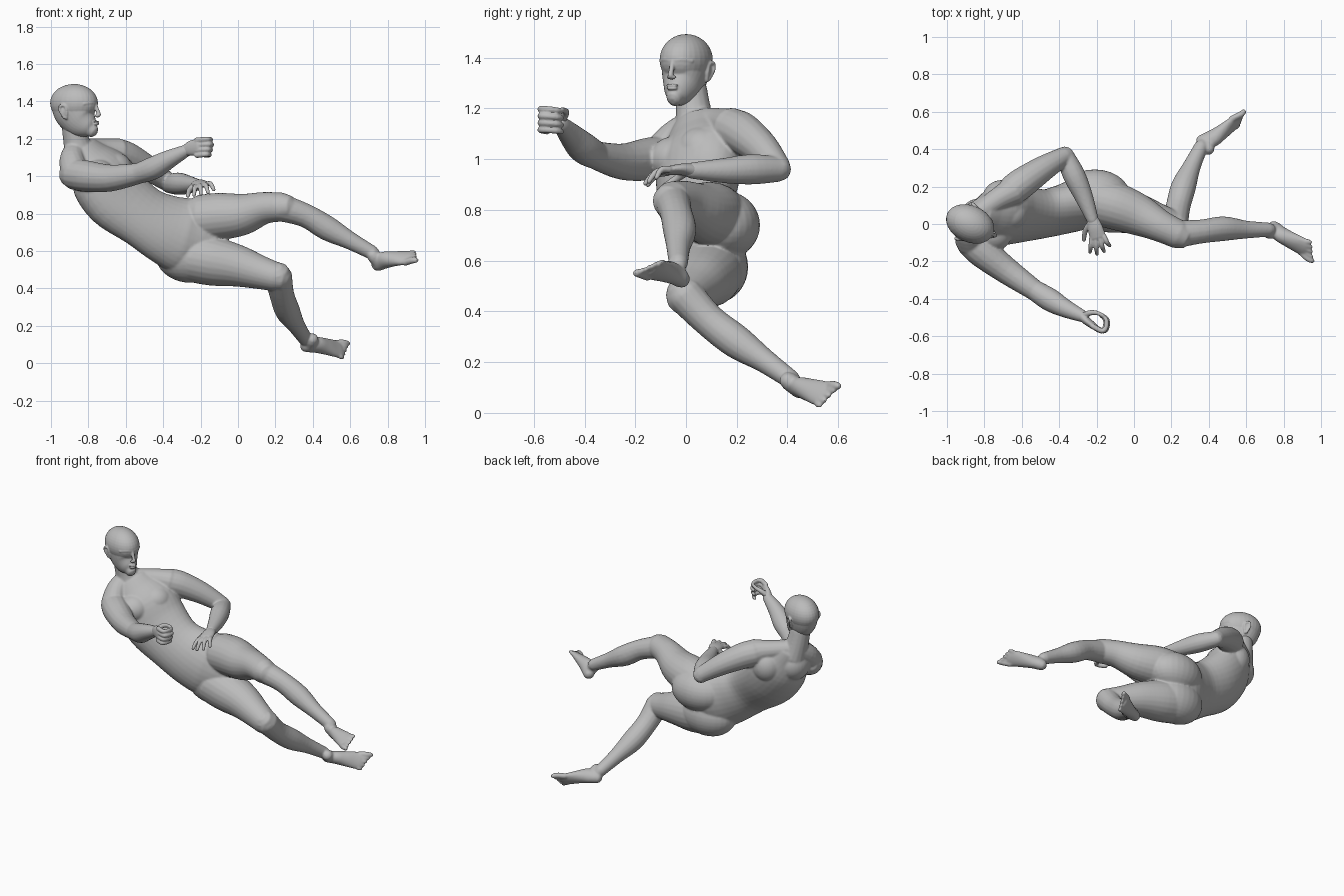
import bpy, bmesh, math
from mathutils import Vector, Matrix

cube = bpy.data.objects.get("Cube")
if cube:
    bpy.data.objects.remove(cube, do_unlink=True)

skin = bpy.data.materials.new("plain grey")
skin.use_nodes = True
GREY = (0.5, 0.5, 0.5, 1)
skin.diffuse_color = GREY
bsdf = skin.node_tree.nodes["Principled BSDF"]
bsdf.inputs["Base Color"].default_value = GREY
bsdf.inputs["Roughness"].default_value = 0.7


def smooth_rows(rows, steps=4):
    """Catmull-Rom curve through the rows, so that outlines have no corners."""
    out = []
    for i in range(len(rows) - 1):
        p0, p1, p2, p3 = (rows[min(max(j, 0), len(rows) - 1)] for j in range(i - 1, i + 3))
        for k in range(steps):
            t = k / steps
            out.append([0.5 * (2 * b + (c - a) * t + (2 * a - 5 * b + 4 * c - d) * t * t
                               + (3 * b - a - 3 * c + d) * t ** 3)
                        for a, b, c, d in zip(p0, p1, p2, p3)])
    return out + [list(rows[-1])]


def loft(bm, rows, side=(0, 0, 1), side_end=None, n=20):
    """Closed tube through rows (x, y, z, half width along side, half depth), with domed ends."""
    rows = smooth_rows(rows)
    pts = [Vector(r[:3]) for r in rows]
    s0, s1 = Vector(side), Vector(side_end or side)
    last = len(rows) - 1
    rings = []

    def ring(c, t, f, a, b):
        s = s0.lerp(s1, f)
        s = (s - t * s.dot(t)).normalized()
        d = s.cross(t)
        rings.append([bm.verts.new(c + s * (a * math.cos(u)) + d * (b * math.sin(u)))
                      for u in (2 * math.pi * k / n for k in range(n))])

    def dome(i, t, f, sign):
        a, b = rows[i][3:5]
        angles = (70, 40) if sign < 0 else (40, 70)
        for deg in angles:
            u = math.radians(deg)
            ring(pts[i] + t * (sign * min(a, b) * math.sin(u)), t, f,
                 a * math.cos(u), b * math.cos(u))

    for i, r in enumerate(rows):
        t = (pts[min(i + 1, last)] - pts[max(i - 1, 0)]).normalized()
        if i == 0:
            dome(0, t, 0, -1)
        ring(pts[i], t, i / last, r[3], r[4])
        if i == last:
            dome(last, t, 1, 1)
    for p, q in zip(rings, rings[1:]):
        for k in range(n):
            bm.faces.new((p[k], p[(k + 1) % n], q[(k + 1) % n], q[k]))
    bm.faces.new(rings[0][::-1])
    bm.faces.new(rings[-1])


def tube(bm, pts, radii, n=16):
    """Round limb or finger through pts; radii is one number or one per point."""
    if not isinstance(radii, (list, tuple)):
        radii = [radii] * len(pts)
    d = Vector(pts[-1]) - Vector(pts[0])
    side = (0, 0, 1) if abs(d.normalized().z) < 0.8 else (0, 1, 0)
    loft(bm, [(*p, r, r) for p, r in zip(pts, radii)], side, n=n)


def ball(bm, centre, radii):
    m = Matrix.Translation(centre) @ Matrix.Diagonal((*radii, 1))
    bmesh.ops.create_uvsphere(bm, u_segments=28, v_segments=18, radius=1, matrix=m)


def foot(bm, heel, forward, up, big_toe):
    """Foot from the heel's underside; big_toe is the side (+1 or -1) of the large toe."""
    f = Vector(forward).normalized()
    u = Vector(up)
    u = (u - f * u.dot(f)).normalized()
    w = f.cross(u)

    def at(s, side, h):
        return Vector(heel) + f * s + w * side + u * h

    loft(bm, [(*at(s, 0, h), a, b) for s, h, a, b in
              [(0.03, 0.038, 0.036, 0.038), (0.08, 0.050, 0.040, 0.048), (0.14, 0.040, 0.047, 0.038),
               (0.20, 0.026, 0.054, 0.026), (0.235, 0.019, 0.052, 0.019)]], side=w)
    # Ankle
    tube(bm, [at(0.045, 0, 0.04), at(0.038, 0, 0.095)], [0.038, 0.036])
    # Toes
    for k in range(5):
        side = big_toe * (0.041 - 0.0215 * k)
        r = 0.018 if k == 0 else 0.0125
        tube(bm, [at(0.222, side, 0.018), at(0.270 - 0.010 * k, side * 1.08, 0.020),
                  at(0.295 - 0.013 * k, side * 1.1, 0.014)], [r, r, r * 0.85], n=10)


def finish(name, bm, voxel, smooth, matrix=None):
    """Fuse the overlapping masses into one smooth skin."""
    bmesh.ops.recalc_face_normals(bm, faces=bm.faces)
    me = bpy.data.meshes.new(name)
    bm.to_mesh(me)
    bm.free()
    me.materials.append(skin)
    me.polygons.foreach_set("use_smooth", [True] * len(me.polygons))
    ob = bpy.data.objects.new(name, me)
    bpy.context.collection.objects.link(ob)
    if matrix:
        ob.matrix_world = matrix
    rm = ob.modifiers.new("fuse", 'REMESH')
    rm.mode = 'VOXEL'
    rm.voxel_size = voxel
    rm.use_smooth_shade = True
    sm = ob.modifiers.new("soften", 'SMOOTH')
    sm.factor = 0.5
    sm.iterations = smooth


# Torso, twisting from the hips up to the shoulders
bm = bmesh.new()
loft(bm, [(-0.19, 0.11, 0.66, 0.16, 0.11),
          (-0.29, 0.105, 0.68, 0.205, 0.135),
          (-0.395, 0.075, 0.72, 0.192, 0.125),
          (-0.51, 0.05, 0.785, 0.178, 0.118),
          (-0.65, 0.05, 0.89, 0.20, 0.138),
          (-0.735, 0.05, 1.005, 0.195, 0.14),
          (-0.80, 0.045, 1.09, 0.14, 0.10)],
     side=(0.2, 0.15, 0.97), side_end=(0.62, 0.72, 0.3), n=32)
# Chest, shoulder blades and flank
ball(bm, (-0.665, 0.065, 1.04), (0.10, 0.10, 0.09))
ball(bm, (-0.75, -0.045, 1.00), (0.10, 0.10, 0.09))
ball(bm, (-0.71, 0.135, 1.035), (0.10, 0.10, 0.11))
ball(bm, (-0.835, 0.025, 1.04), (0.10, 0.11, 0.11))
ball(bm, (-0.735, 0.0, 0.915), (0.125, 0.115, 0.12))
# Buttocks
ball(bm, (-0.21, 0.15, 0.74), (0.19, 0.142, 0.135))
ball(bm, (-0.25, 0.11, 0.575), (0.19, 0.135, 0.145))
# Neck and the slopes to each shoulder
tube(bm, [(-0.84, 0.04, 1.10), (-0.865, 0.03, 1.19), (-0.88, 0.018, 1.28)], [0.085, 0.070, 0.064])
tube(bm, [(-0.83, 0.06, 1.15), (-0.73, 0.13, 1.14), (-0.64, 0.18, 1.125)], [0.055, 0.062, 0.078])
tube(bm, [(-0.87, 0.03, 1.14), (-0.885, -0.04, 1.085), (-0.875, -0.10, 1.02)], [0.06, 0.07, 0.075])
# Left arm, bent at the elbow
tube(bm, [(-0.65, 0.18, 1.12), (-0.59, 0.225, 1.10), (-0.48, 0.30, 1.04), (-0.37, 0.365, 0.965)],
     [0.082, 0.082, 0.068, 0.05])
tube(bm, [(-0.37, 0.365, 0.96), (-0.32, 0.26, 0.96), (-0.27, 0.15, 0.955), (-0.22, 0.02, 0.955)],
     [0.05, 0.06, 0.05, 0.032])
# Right arm, reaching forward
tube(bm, [(-0.875, -0.09, 1.01), (-0.81, -0.15, 1.0), (-0.68, -0.25, 0.99), (-0.53, -0.355, 1.015)],
     [0.083, 0.085, 0.072, 0.056])
tube(bm, [(-0.53, -0.355, 1.015), (-0.45, -0.405, 1.045), (-0.37, -0.45, 1.09), (-0.27, -0.495, 1.14)],
     [0.056, 0.062, 0.05, 0.032])
# Left leg
tube(bm, [(-0.20, 0.12, 0.775), (-0.10, 0.095, 0.785), (0.02, 0.05, 0.795), (0.14, -0.01, 0.83), (0.24, -0.057, 0.835)],
     [0.125, 0.126, 0.112, 0.086, 0.077], n=24)
tube(bm, [(0.22, -0.055, 0.835), (0.36, -0.04, 0.79), (0.48, -0.025, 0.72), (0.60, -0.03, 0.655), (0.72, -0.03, 0.59)],
     [0.075, 0.064, 0.066, 0.048, 0.038])
foot(bm, (0.745, 0.012, 0.492), (0.77, -0.57, 0.25), (-0.37, -0.31, 0.60), 1)
# Right leg
tube(bm, [(-0.24, 0.10, 0.565), (-0.13, 0.085, 0.545), (0.0, 0.06, 0.52), (0.12, 0.025, 0.485), (0.21, -0.005, 0.46)],
     [0.132, 0.131, 0.112, 0.09, 0.077], n=24)
tube(bm, [(0.215, -0.005, 0.465), (0.235, 0.09, 0.365), (0.265, 0.20, 0.28), (0.31, 0.31, 0.205), (0.36, 0.415, 0.13)],
     [0.075, 0.066, 0.067, 0.048, 0.038])
foot(bm, (0.325, 0.458, 0.075), (0.89, 0.43, -0.05), (0.32, -0.60, 0.45), -1)
finish("body", bm, 0.006, 8)

# Head: stacked sections (height, front, back, half width), facing -y before turning
bm = bmesh.new()
sections = [(-0.118, -0.140, -0.06, 0.036), (-0.105, -0.144, -0.02, 0.053),
            (-0.075, -0.138, 0.05, 0.074), (-0.035, -0.133, 0.10, 0.085),
            (0.005, -0.123, 0.125, 0.091), (0.030, -0.131, 0.130, 0.094)]
loft(bm, [(0, (f + b) / 2, z, w, (b - f) / 2) for z, f, b, w in sections], side=(1, 0, 0), n=32)
# Cranium
ball(bm, (0, 0.002, 0.026), (0.098, 0.134, 0.102))
# Nose and lips
tube(bm, [(0, -0.124, 0.022), (0, -0.134, -0.008), (0, -0.146, -0.036)], [0.009, 0.010, 0.011])
ball(bm, (0, -0.136, -0.042), (0.020, 0.014, 0.009))
ball(bm, (0, -0.130, -0.074), (0.026, 0.012, 0.006))
ball(bm, (0, -0.130, -0.086), (0.023, 0.013, 0.007))
for s in (-1, 1):
    # Eye, brow and ear on each side
    ball(bm, (s * 0.037, -0.103, 0.004), (0.016, 0.012, 0.007))
    tube(bm, [(s * 0.012, -0.123, 0.025), (s * 0.038, -0.113, 0.028), (s * 0.066, -0.088, 0.022)], 0.009)
    tube(bm, [(s * 0.086, 0.008, -0.055), (s * 0.093, 0.002, -0.02), (s * 0.097, 0.010, 0.010),
              (s * 0.104, 0.033, 0.012), (s * 0.103, 0.038, -0.012), (s * 0.090, 0.018, -0.052)], 0.008, n=8)
    ball(bm, (s * 0.092, 0.020, -0.015), (0.009, 0.018, 0.028))
finish("head", bm, 0.004, 5,
       Matrix.Translation((-0.875, 0, 1.365)) @ Matrix.Rotation(math.radians(65), 4, 'Z'))

# Left hand, fingers spread and hanging forward
bm = bmesh.new()
loft(bm, [(-0.222, 0.025, 0.955, 0.032, 0.027), (-0.208, -0.02, 0.96, 0.041, 0.022),
          (-0.193, -0.07, 0.955, 0.044, 0.017)], side=(1, 0.25, 0.15))
for base, tip in [((-0.226, -0.072, 0.947), (-0.235, -0.150, 0.900)),
                  ((-0.205, -0.080, 0.952), (-0.198, -0.160, 0.905)),
                  ((-0.182, -0.078, 0.957), (-0.160, -0.146, 0.913)),
                  ((-0.160, -0.066, 0.960), (-0.130, -0.116, 0.928))]:
    b, t = Vector(base), Vector(tip)
    tube(bm, [b, b.lerp(t, 0.5) + Vector((0, -0.006, 0.014)), t], [0.014, 0.013, 0.010], n=10)
tube(bm, [(-0.235, 0.0, 0.95), (-0.260, -0.035, 0.925), (-0.268, -0.085, 0.895)], [0.018, 0.015, 0.011], n=10)
finish("left_hand", bm, 0.0045, 2)

# Right hand, curled into an open grip
bm = bmesh.new()
loft(bm, [(-0.28, -0.49, 1.137, 0.030, 0.028), (-0.25, -0.52, 1.15, 0.041, 0.022),
          (-0.21, -0.55, 1.155, 0.046, 0.018)], side=(-0.1, 0, 1))
for k in range(4):
    z = 1.112 + 0.027 * k
    reach = 0.006 * (k if k < 3 else 1)
    tube(bm, [(-0.22, -0.547, z), (-0.175 + reach, -0.572, z + 0.004), (-0.155 + reach, -0.55, z + 0.004),
              (-0.155 + reach, -0.51, z), (-0.178 + reach, -0.490, z - 0.004)],
         [0.015, 0.014, 0.013, 0.012, 0.010], n=10)
tube(bm, [(-0.265, -0.49, 1.155), (-0.235, -0.475, 1.18), (-0.20, -0.475, 1.19), (-0.165, -0.49, 1.195)],
     [0.018, 0.015, 0.012, 0.010], n=10)
finish("right_hand", bm, 0.0045, 2)
